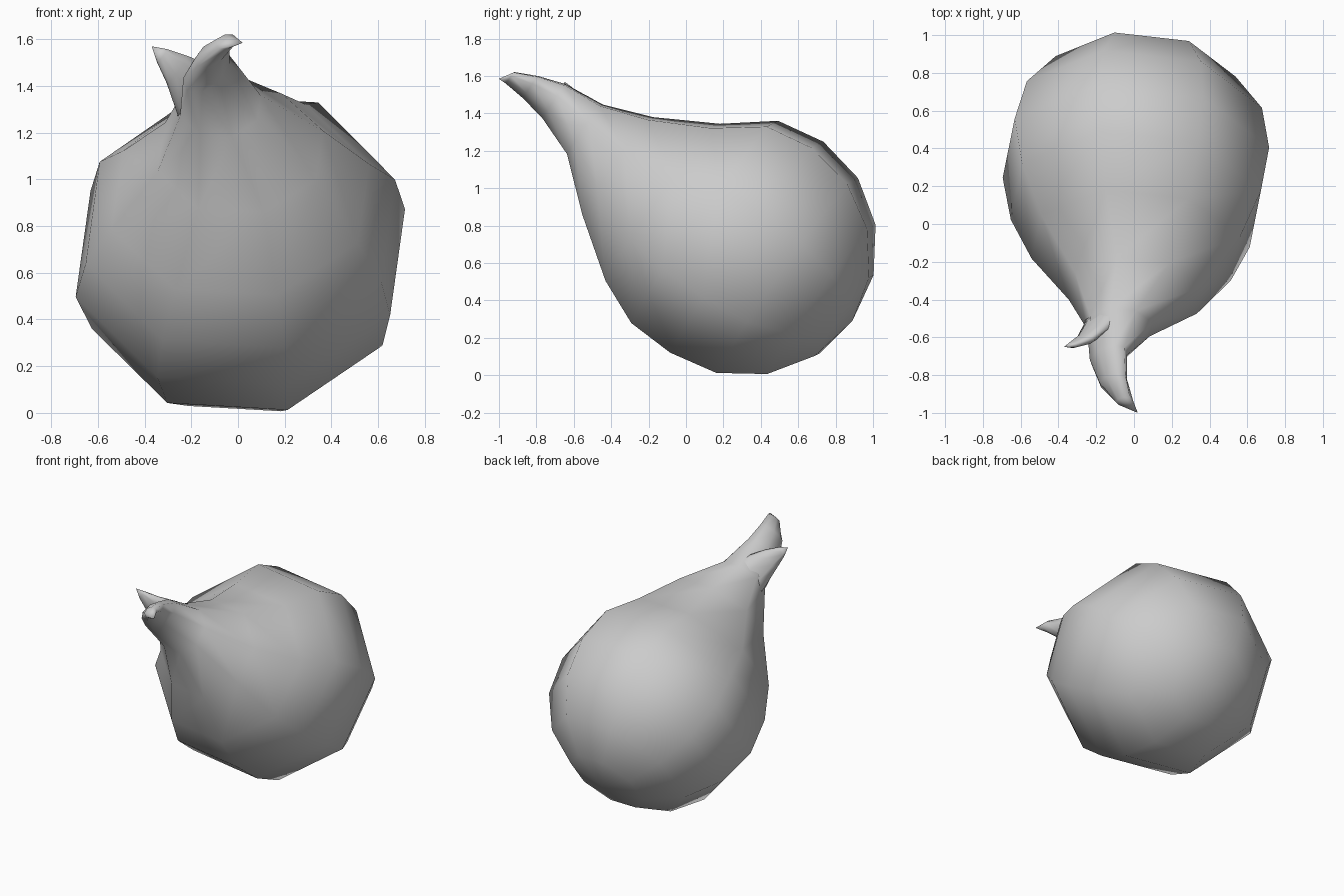
import bpy, bmesh
from math import sin, cos, radians
from mathutils import Vector

old = bpy.data.objects.get("Cube")
if old:
    bpy.data.objects.remove(old, do_unlink=True)

grey = bpy.data.materials.new("plain grey")
grey.use_nodes = True
colour = (0.6, 0.6, 0.6, 1)
grey.diffuse_color = colour
grey.node_tree.nodes["Principled BSDF"].inputs["Base Color"].default_value = colour

SIDES, PHASE = 8, radians(16)


def loft(name, rings, side, up, start, end):
    """Skin rings of (centre, half width, half height, lean), closed by two points."""
    bm = bmesh.new()
    loops = []
    for centre, w, h, lean in rings:
        loop = []
        for i in range(SIDES):
            a = PHASE + radians(360 * i / SIDES)
            tall = (up + side * lean) * h * sin(a)
            loop.append(bm.verts.new(Vector(centre) + side * w * cos(a) + tall))
        loops.append(loop)
    first, last = bm.verts.new(start), bm.verts.new(end)
    for i in range(SIDES):
        j = (i + 1) % SIDES
        bm.faces.new((first, loops[0][j], loops[0][i]))
        bm.faces.new((last, loops[-1][i], loops[-1][j]))
        for a, b in zip(loops, loops[1:]):
            bm.faces.new((a[i], a[j], b[j], b[i]))
    bmesh.ops.recalc_face_normals(bm, faces=bm.faces)
    for f in bm.faces:
        f.smooth = True
    mesh = bpy.data.meshes.new(name)
    bm.to_mesh(mesh)
    bm.free()
    mesh.materials.append(grey)
    obj = bpy.data.objects.new(name, mesh)
    bpy.context.collection.objects.link(obj)


# Drop-shaped body: round rear, then a neck that bends into the main horn
tilt = radians(55)
up = Vector((0, cos(tilt), sin(tilt)))
axis = Vector((-0.06, -sin(tilt), cos(tilt))).normalized()
side = up.cross(axis).normalized()
if side.x < 0:
    side.negate()
middle = Vector((0.01, 0.325, 0.685))
rings = []
for step in range(1, 5):
    a = radians(22.5 * step)
    rings.append((middle - axis * 0.69 * cos(a), 0.735 * sin(a), 0.725 * sin(a), 0))
rings += [
    ((0.01, 0.1, 0.82), 0.69, 0.695, 0),
    ((0.01, -0.125, 0.925), 0.575, 0.54, 0),
    ((0.01, -0.365, 1.12), 0.37, 0.335, 0),
    ((-0.075, -0.54, 1.315), 0.18, 0.17, 0),
    ((-0.135, -0.705, 1.465), 0.09, 0.115, 0.4),
    ((-0.11, -0.83, 1.54), 0.065, 0.075, 0.5),
    ((-0.05, -0.94, 1.59), 0.045, 0.04, 0.2),
]
loft("drop_body", rings, side, up, middle - axis * 0.69, (0.02, -1, 1.585))

# Small flattened side horn curling out of the neck
horn = [
    ((-0.13, -0.42, 1.28), 0.08, 0.15, 0),
    ((-0.195, -0.54, 1.395), 0.055, 0.12, 0),
    ((-0.26, -0.61, 1.47), 0.035, 0.075, 0),
    ((-0.325, -0.64, 1.53), 0.02, 0.035, 0),
]
loft("side_horn", horn, Vector((0.5, -0.8, 0.3)).normalized(),
     Vector((0.55, 0.15, 0.8)).normalized(), (-0.06, -0.3, 1.2), (-0.37, -0.65, 1.57))
